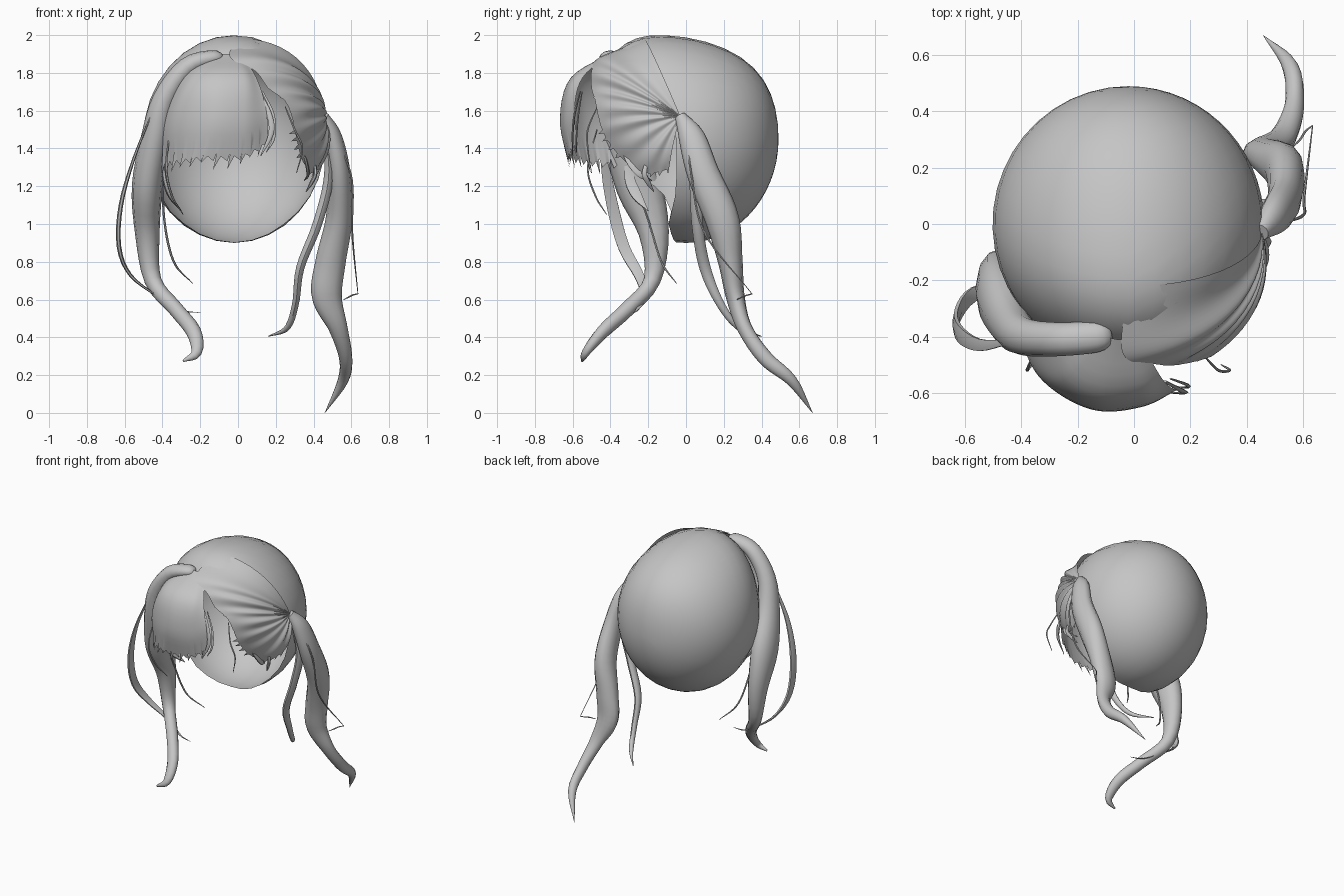
import bpy, math, random
from mathutils import Vector as V

if "Cube" in bpy.data.objects:
    bpy.data.objects.remove(bpy.data.objects["Cube"])

random.seed(4)
hair = bpy.data.materials.new("hair_grey")
hair.diffuse_color = (0.56, 0.56, 0.56, 1)
hair.use_nodes = True
hair.node_tree.nodes["Principled BSDF"].inputs["Base Color"].default_value = hair.diffuse_color
C, R = V((-0.02, 0, 1.45)), V((0.483, 0.49, 0.55))   # head centre and radii


def make(name, verts, faces, angle=50):
    me = bpy.data.meshes.new(name)
    me.from_pydata([tuple(v) for v in verts], [], faces)
    me.materials.append(hair)
    ob = bpy.data.objects.new(name, me)
    bpy.context.collection.objects.link(ob)
    bpy.ops.object.select_all(action='DESELECT')
    ob.select_set(True)
    bpy.context.view_layer.objects.active = ob
    bpy.ops.object.shade_smooth_by_angle(angle=math.radians(angle))
    return ob


def spline(pts, t):
    """Catmull-Rom through pts, t from 0 to 1 (a little past 1 is allowed)."""
    pts = [V(p) for p in pts]
    n = len(pts) - 1
    i = max(0, min(n - 1, int(t * n)))
    f = t * n - i
    p1, p2 = pts[i], pts[i + 1]
    p0 = pts[i - 1] if i else p1 * 2 - p2
    p3 = pts[i + 2] if i + 2 <= n else p2 * 2 - p1
    return 0.5 * (2 * p1 + (p2 - p0) * f + (2 * p0 - 5 * p1 + 4 * p2 - p3) * f * f
                  + (3 * p1 - p0 - 3 * p2 + p3) * f ** 3)


def grid_faces(rows, cols, wrap=False):
    m = cols if wrap else cols - 1
    return [(r * cols + c, r * cols + (c + 1) % cols,
             (r + 1) * cols + (c + 1) % cols, (r + 1) * cols + c)
            for r in range(rows - 1) for c in range(m)]


def lock(name, path, widths, steps=32, sides=12):
    """Tapered oval lock swept along a path; widths are (side, depth) half sizes."""
    wid = [(a, b, 0) for a, b in widths]
    verts = []
    for i in range(steps + 1):
        t = i / steps
        p = spline(path, t)
        tan = (spline(path, min(1, t + .01)) - spline(path, max(0, t - .01))).normalized()
        side = tan.cross(V((0, 1, 0))).normalized()
        dep = side.cross(tan)
        w = spline(wid, t)
        for k in range(sides):
            a = 2 * math.pi * k / sides
            verts.append(p + side * math.cos(a) * max(w.x, .001) + dep * math.sin(a) * max(w.y, .001))
    faces = grid_faces(steps + 1, sides, True)
    faces += [tuple(range(sides))[::-1], tuple(range(steps * sides, (steps + 1) * sides))]
    return make(name, verts, faces)


def wisp(name, path, side, depth):
    return lock(name, path, [(side * .6, depth * .6), (side, depth), (side, depth), (.002, .002)], 20, 6)


# --- scalp shell: rings around the back pole, open at the face
limits = [(-180, 96), (-145, 101), (-128, 98), (-112, 120), (-90, 134), (-45, 138), (0, 139),
          (25, 124), (60, 106), (90, 96), (120, 96), (145, 101), (180, 96)]


def limit(phi):
    for (a, la), (b, lb) in zip(limits, limits[1:]):
        if phi <= b:
            return la + (lb - la) * (phi - a) / (b - a)
    return 96


seg, rings = 32, 16
verts = [C + V((0, R.y, 0))]
for r in range(1, rings + 1):
    for s in range(seg):
        phi = -180 + 360 * s / seg
        th = math.radians(limit(phi)) * r / rings
        ph = math.radians(phi)
        d = V((math.sin(th) * math.sin(ph), math.cos(th), math.sin(th) * math.cos(ph)))
        p = C + V((d.x * R.x, d.y * R.y, d.z * R.z))
        up = max(0, d.z)
        p.y -= 0.15 * up * up * (1 - 1.4 * max(0, d.y))     # crown leans forward
        verts.append(p)
faces = [(0, 1 + s, 1 + (s + 1) % seg) for s in range(seg)]
faces += [tuple(i + 1 for i in f)[::-1] for f in grid_faces(rings, seg, True)]
make("scalp_shell", verts, faces, 60)

# --- pleated side panel, gathered from the parting to the knot
knot = V((0.455, -0.03, 1.57))
edge = [(-.02, -.22, 1.975), (-.04, -.46, 1.88), (.09, -.5, 1.81), (.16, -.5, 1.72),
        (.25, -.48, 1.65), (.29, -.46, 1.55), (.31, -.42, 1.45), (.34, -.33, 1.34),
        (.39, -.21, 1.27), (.43, -.09, 1.29)]


def rel(p):
    q = V(p) - C
    return V((q.x / R.x, q.y / R.y, q.z / R.z))


nv, nu = 96, 14
verts = []
k = rel(knot)
for j in range(nv + 1):
    v = j / nv
    e = rel(spline(edge, v))
    jag = random.uniform(-.02, .12) * min(1, max(0, v * 3 - .9)) if j % 4 == 0 else 0
    for i in range(nu + 1):
        u = i / nu * (1 + (jag if i == nu else 0))
        d = k.normalized().slerp(e.normalized(), min(u, 1)) if u <= 1 else \
            (e.normalized() + (e.normalized() - k.normalized()) * (u - 1)).normalized()
        b = math.sin(math.pi * min(u, 1))
        ln = k.length + (e.length - k.length) * min(u, 1)
        ln += b * (.045 + .015 * math.cos(v * 2 * math.pi * 8))
        q = d * ln
        verts.append(C + V((q.x * R.x, q.y * R.y, q.z * R.z)))
make("pleated_side_panel", verts, grid_faces(nv + 1, nu + 1), 60)

# --- fringe: lofted between guide strands, with a ragged lower edge
guides = [[(-.12, -.39, 1.90), (-.30, -.42, 1.78), (-.42, -.36, 1.52), (-.41, -.33, 1.27)],
          [(-.10, -.40, 1.90), (-.24, -.55, 1.77), (-.33, -.55, 1.55), (-.34, -.50, 1.28)],
          [(-.06, -.41, 1.90), (-.12, -.61, 1.77), (-.15, -.66, 1.55), (-.19, -.61, 1.31)],
          [(-.02, -.41, 1.90), (.03, -.60, 1.77), (.03, -.65, 1.55), (.02, -.61, 1.32)],
          [(.02, -.41, 1.895), (.10, -.55, 1.77), (.15, -.59, 1.60), (.16, -.57, 1.40)]]
cols, rows = 72, 14
verts = []
for c in range(cols + 1):
    tip = c % 6 == 1
    ragged = random.uniform(.98, 1.04) if tip else .91 + .012 * (c % 6)
    for r in range(rows + 1):
        t = r / rows * .9 if r < rows else ragged
        p = spline([spline(g, t) for g in guides], c / cols)
        if tip and r == rows:
            p.x -= .02                                     # tips sweep sideways
        verts.append(p)
make("fringe", verts, grid_faces(cols + 1, rows + 1), 60)

# --- main tails
lock("left_tail",
     [(-.085, -.39, 1.87), (-.13, -.40, 1.88), (-.27, -.41, 1.83), (-.39, -.40, 1.66),
      (-.44, -.35, 1.45), (-.48, -.25, 1.2), (-.48, -.17, .95), (-.45, -.18, .7),
      (-.33, -.31, .55), (-.235, -.44, .43), (-.22, -.53, .32), (-.29, -.55, .275)],
     [(.02, .03), (.04, .055), (.052, .06), (.062, .068), (.075, .09), (.082, .12), (.065, .08),
      (.045, .045), (.04, .04), (.04, .035), (.028, .022), (.006, .006)], 44)
lock("right_tail",
     [(.45, -.03, 1.57), (.50, .03, 1.46), (.535, .09, 1.27), (.535, .19, 1.03), (.49, .235, .8),
      (.47, .26, .62), (.53, .31, .45), (.57, .42, .29), (.555, .56, .17), (.46, .67, 0.0)],
     [(.03, .03), (.05, .07), (.06, .085), (.07, .09), (.08, .065),
      (.08, .05), (.05, .04), (.035, .04), (.028, .03), (.001, .001)], 44)

# --- secondary locks beside the tails
lock("right_inner_lock",
     [(.46, 0, 1.5), (.48, .05, 1.25), (.42, .06, 1.0), (.33, .10, .77),
      (.305, .18, .58), (.26, .28, .45), (.16, .40, .405)],
     [(.015, .02), (.025, .035), (.025, .03), (.022, .03), (.018, .022), (.015, .015), (.002, .002)], 28, 8)
lock("left_outer_ribbon",
     [(-.45, -.42, 1.6), (-.55, -.43, 1.35), (-.62, -.39, 1.1), (-.63, -.33, .88),
      (-.57, -.25, .73), (-.43, -.22, .62), (-.30, -.26, .545), (-.2, -.28, .53)],
     [(.004, .01), (.008, .025), (.012, .035), (.012, .035), (.009, .03), (.005, .02), (.004, .008), (.001, .002)],
     28, 6)

# --- loose wisps
wisps = {
    "left_inner_wisp": ([(-.4, -.3, 1.3), (-.39, -.2, 1.02), (-.34, -.13, .8), (-.24, -.05, .685)], .006, .006),
    "right_outer_wisp": ([(.5, .0, 1.5), (.6, .03, 1.25), (.605, .1, .95), (.635, .35, .63)], .005, .006),
    "right_wisp_hook": ([(.635, .35, .63), (.61, .33, .625), (.59, .3, .615), (.56, .27, .6)], .004, .004),
    "left_temple_wisp": ([(-.36, -.47, 1.5), (-.38, -.52, 1.3), (-.35, -.48, 1.15), (-.29, -.42, 1.05)], .006, .005),
    "right_temple_wisp": ([(.25, -.47, 1.62), (.3, -.52, 1.5), (.34, -.52, 1.4), (.31, -.5, 1.27)], .005, .005),
    "fringe_side_strand": ([(.11, -.56, 1.7), (.165, -.59, 1.58), (.175, -.6, 1.48), (.12, -.6, 1.36)], .014, .006),
    "fringe_thin_strand": ([(.13, -.55, 1.7), (.185, -.57, 1.58), (.19, -.58, 1.46), (.15, -.58, 1.38)], .008, .005),
    "sideburn_front": ([(.33, -.34, 1.42), (.36, -.3, 1.33), (.37, -.24, 1.26), (.35, -.18, 1.23)], .008, .018),
    "sideburn_back": ([(.40, -.2, 1.35), (.41, -.22, 1.27), (.39, -.2, 1.22), (.36, -.17, 1.17)], .01, .014),
    "left_sideburn": ([(-.40, -.3, 1.4), (-.39, -.3, 1.25), (-.36, -.26, 1.15), (-.30, -.2, 1.07)], .012, .03),
}
for name, (path, a, b) in wisps.items():
    wisp(name, path, a, b)
